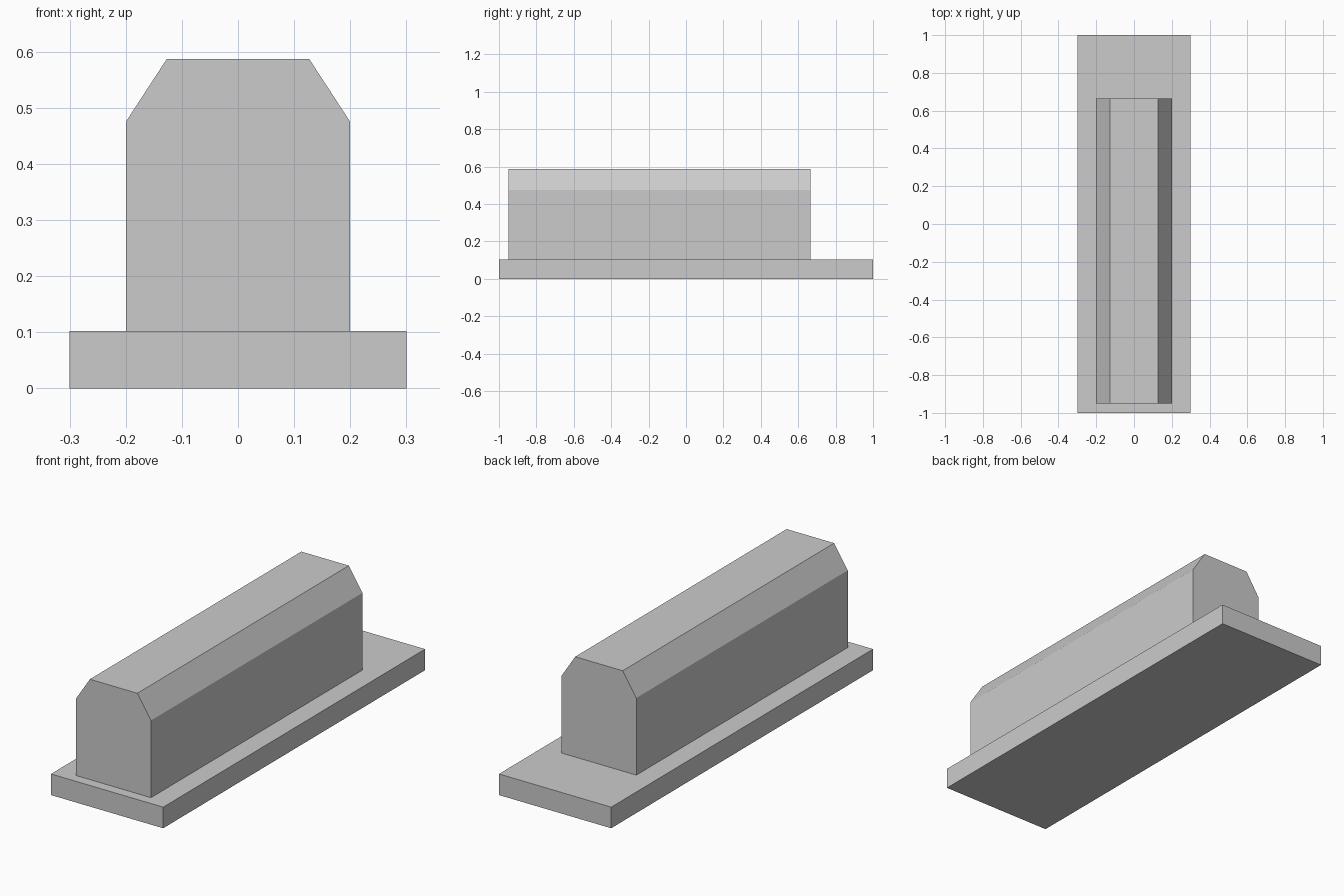
import bpy
import bmesh

cube = bpy.data.objects.get("Cube")
if cube:
    bpy.data.objects.remove(cube, do_unlink=True)

grey = bpy.data.materials.new("plain_grey")
grey.use_nodes = True
colour = (0.6, 0.6, 0.6, 1)
grey.diffuse_color = colour
grey.node_tree.nodes["Principled BSDF"].inputs["Base Color"].default_value = colour


def extrude_profile(name, half, y_front, y_back):
    """Mirror a right-hand (x, z) outline and extrude it along y."""
    outline = half + [(-x, z) for x, z in reversed(half)]
    bm = bmesh.new()
    face = bm.faces.new([bm.verts.new((x, y_front, z)) for x, z in outline])
    result = bmesh.ops.extrude_face_region(bm, geom=[face], use_keep_orig=True)
    moved = [g for g in result["geom"] if isinstance(g, bmesh.types.BMVert)]
    bmesh.ops.translate(bm, verts=moved, vec=(0, y_back - y_front, 0))
    bmesh.ops.recalc_face_normals(bm, faces=bm.faces[:])
    mesh = bpy.data.meshes.new(name)
    bm.to_mesh(mesh)
    bm.free()
    mesh.materials.append(grey)
    obj = bpy.data.objects.new(name, mesh)
    bpy.context.collection.objects.link(obj)
    return obj


# Flat base slab
extrude_profile("base_plate", [(0.3, 0), (0.3, 0.102)], -1, 1)

# Long block with chamfered top edges, set towards the front
extrude_profile("chamfered_block",
                [(0.2, 0.102), (0.2, 0.475), (0.127, 0.587)], -0.95, 0.665)
